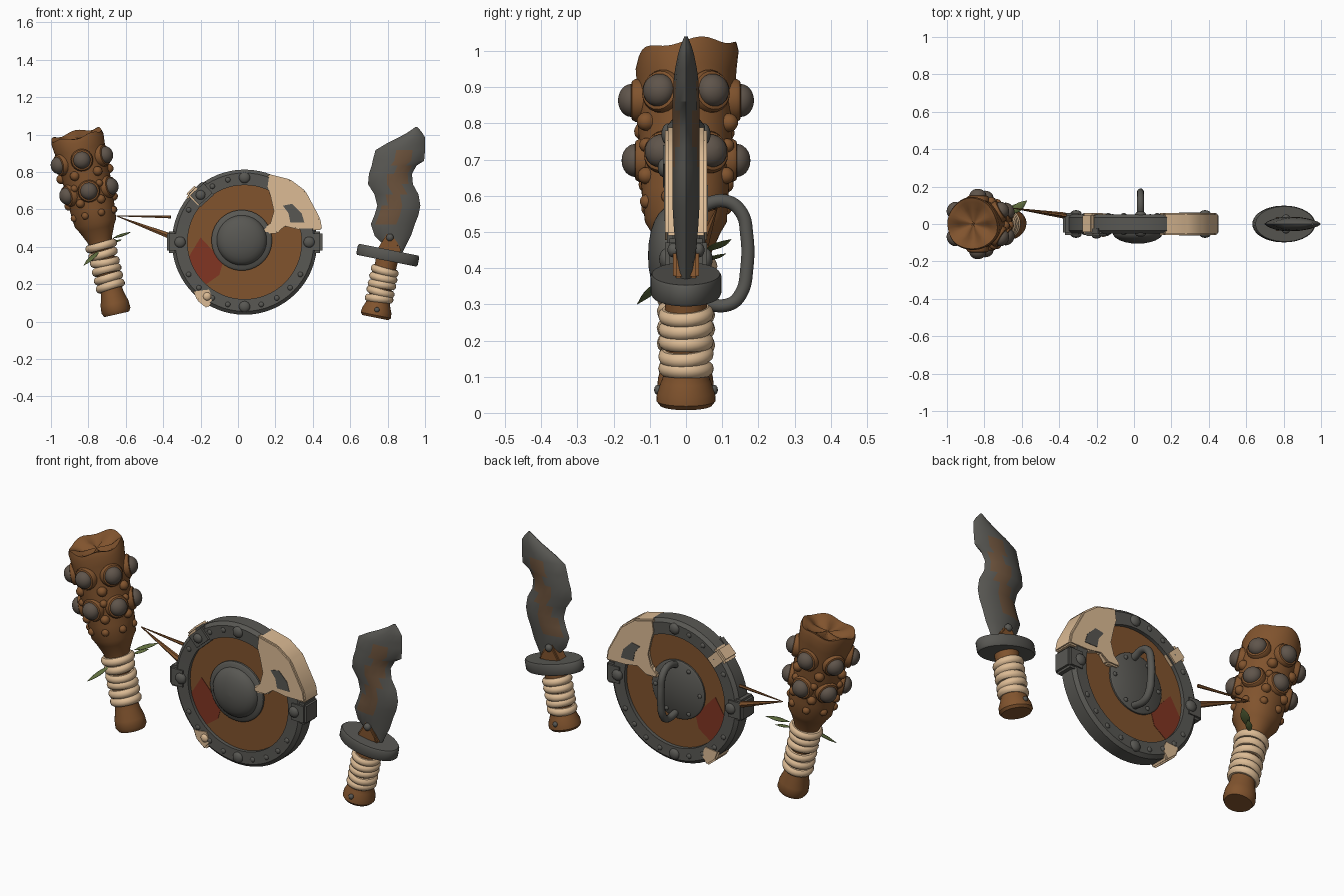
import bpy, bmesh, math, random
from mathutils import Matrix, Vector

if "Cube" in bpy.data.objects:
    bpy.data.objects.remove(bpy.data.objects["Cube"])
random.seed(4)
T, pi = Matrix.Translation, math.pi
def R(deg, ax): return Matrix.Rotation(math.radians(deg), 4, ax)

def mat(name, c):
    m = bpy.data.materials.new(name)
    m.diffuse_color = (*c, 1)
    m.use_nodes = True
    m.node_tree.nodes["Principled BSDF"].inputs["Base Color"].default_value = m.diffuse_color
    return m
WOOD = mat("brown wood", (.22, .088, .027))
TAN = mat("tan hide", (.72, .50, .30))
IRON = mat("grey iron", (.098, .096, .086))
STUD = mat("dull stud iron", (.115, .09, .07))
RED = mat("red paint", (.22, .035, .016))
GREEN = mat("leaf green", (.12, .16, .05))
RUST = mat("rust brown", (.15, .085, .045))

def finish(name, bm, mats, M=Matrix(), angle=40):
    bmesh.ops.remove_doubles(bm, verts=bm.verts, dist=1e-5)
    bmesh.ops.recalc_face_normals(bm, faces=bm.faces)
    bm.transform(M)
    me = bpy.data.meshes.new(name)
    bm.to_mesh(me)
    bm.free()
    for m in (mats if isinstance(mats, list) else [mats]):
        me.materials.append(m)
    me.shade_smooth()
    me.set_sharp_from_angle(angle=math.radians(angle))
    ob = bpy.data.objects.new(name, me)
    bpy.context.collection.objects.link(ob)
    return ob

def loft(bm, rings, closed=False):
    vs = [[bm.verts.new(p) for p in r] for r in rings]
    n = len(vs[0])
    for a, b in zip(vs, vs[1:] + (vs[:1] if closed else [])):
        for i in range(n):
            bm.faces.new((a[i], a[(i+1) % n], b[(i+1) % n], b[i]))
    if not closed:
        bm.faces.new(vs[0])
        bm.faces.new(vs[-1])

def lathe(name, prof, m, M=Matrix(), n=32, closed=False, fn=None, angle=40):
    bm = bmesh.new()
    loft(bm, [[Vector((r*math.cos(2*pi*i/n), r*math.sin(2*pi*i/n), z)) for i in range(n)]
              for r, z in prof], closed)
    if fn:
        for v in bm.verts:
            v.co = fn(v.co)
    return finish(name, bm, m, M, angle)

def ring(name, R0, r, m, M):
    lathe(name, [(R0 + r*math.cos(a*pi/5), 1.15*r*math.sin(a*pi/5)) for a in range(10)], m, M, 28, True)

def dome(r, h, z0=0):
    return [(r, z0 - .02)] + [(max(r*math.cos(a*pi/12), .0005), z0 + h*math.sin(a*pi/12)) for a in range(7)]

def slab(name, pts, d, m, bevel=.008):
    # outline in x,z extruded through y from -d to d
    bm = bmesh.new()
    loft(bm, [[(x, y, z) for x, z in pts] for y in (-d, d)])
    if bevel:
        bmesh.ops.bevel(bm, geom=bm.edges[:], offset=bevel, segments=2, affect='EDGES')
    return finish(name, bm, m)

def box(name, size, m, M, bevel=.012):
    bm = bmesh.new()
    bmesh.ops.create_cube(bm, size=1, matrix=Matrix.Diagonal((*size, 1)))
    bmesh.ops.bevel(bm, geom=bm.edges[:], offset=bevel, segments=2, affect='EDGES')
    return finish(name, bm, m, M)

def along(p, q):
    d = Vector(q) - Vector(p)
    return T(p) @ d.to_track_quat('Z', 'Y').to_matrix().to_4x4(), d.length

def spike(name, p, q, r0, r1, m):
    M, L = along(p, q)
    lathe(name, [(r0, 0), (r1, L)], m, M, 6)

def leaf(name, p, q, w):
    M, L = along(p, q)
    lathe(name, [(max(w*math.sin(pi*t/8), .001), L*t/8) for t in range(9)], GREEN,
          M @ Matrix.Diagonal((1, .3, 1, 1)), 10)

# ---------------- club ----------------
C = T((-.64, 0, 0)) @ R(-12.7, 'Y')
def slant(p):
    if p.z > .93:
        p.z += .12*p.y + .008*math.sin(5*math.atan2(p.y, p.x))
    k = 1 + .025*math.sin(3*math.atan2(p.y, p.x) + 9*p.z)
    return Vector((p.x*k, p.y*k, p.z))
lathe("club_body", [(.001, .04), (.068, .04), (.079, .06), (.076, .1), (.062, .15), (.057, .2), (.06, .42),
      (.068, .45), (.095, .51), (.113, .54), (.12, .62), (.13, .8), (.137, .95), (.142, 1.0), (.136, 1.025),
      (.115, 1.02), (.08, 1.0), (.001, .995)], WOOD, C, 40, fn=slant)
for i in range(6):
    ring("club_wrap", .062 + (.006 if i == 5 else 0), .019, TAN,
         C @ T((0, 0, .195 + .044*i)) @ R(random.uniform(-6, 6), 'X') @ R(random.uniform(-6, 6), 'Y'))

def on_club(a, r, h): return C @ R(a, 'Z') @ T((r, 0, h)) @ R(90, 'Y')
for h, r in ((.885, .133), (.715, .123)):
    for k in range(6):
        M = on_club(30 + 60*k, r, h)
        lathe("stud_collar", [(.058, -.03), (.06, .006), (.054, .016), (.04, .02), (.001, .02)], WOOD, M, 20)
        lathe("stud_dome", dome(.046, .038, .017), STUD, M, 20)
for k in range(6):
    for h, r, s in ((.81, .128, .026), (.745, .124, .02), (.66, .12, .024)):
        lathe("small_bump", dome(s, s, .002), WOOD, on_club(60*k + random.uniform(-6, 6), r, h), 12)
for k in range(8):
    lathe("lower_bump", dome(.02, .018), WOOD, on_club(45*k + 20, .116, .59), 12)
# sprig tucked in the wrap, and splinters reaching to the shield
leaf("leaf_back", (-.67, .05, .445), (-.572, .125, .48), .022)
leaf("leaf_back_low", (-.68, .05, .42), (-.62, .11, .44), .016)
leaf("leaf_front", (-.74, -.05, .38), (-.825, -.135, .30), .022)
spike("splinter_upper", (-.65, .085, .565), (-.36, .045, .56), .002, .009, WOOD)
spike("splinter_lower", (-.65, .085, .565), (-.37, .045, .46), .002, .017, WOOD)

# ---------------- shield (local z points to the front) ----------------
S = T((.035, 0, .425)) @ R(90, 'X')
lathe("shield_rim", [(.305, -.05), (.37, -.052), (.388, -.036), (.388, .036), (.37, .052), (.305, .05)],
      IRON, S, 64, True)
lathe("shield_board", [(.001, -.03), (.32, -.03), (.32, .03), (.001, .03)], WOOD, S, 64)
B = S @ T((-.015, .01, 0))
lathe("boss_collar", [(.001, .02), (.162, .02), (.162, .04), (.15, .05), (.001, .05)], IRON, B, 40)
lathe("boss_dome", dome(.135, .06, .045), IRON, B, 40)
lathe("boss_back_plate", [(.001, -.02), (.16, -.02), (.16, -.038), (.152, -.044), (.001, -.044)], IRON, B, 40)
for k in range(6):
    lathe("back_rivet", dome(.012, .01), IRON, B @ R(60*k, 'Z') @ T((.135, 0, -.043)) @ R(180, 'X'), 10)
# rivets round the rim, bigger ones at the quarters
for k in range(24):
    big = k % 6 == 0
    if k in (1, 2, 3, 4, 5, 23, 11, 13):
        continue
    s = .03 if big else .014
    z = .056 if k in (0, 12) else .05
    for side in (0, 180):
        lathe("rim_rivet", dome(s, s*.6, z), IRON,
              S @ R(15*k, 'Z') @ T((.345, 0, 0)) @ R(side, 'X'), 14)
# clamps over the rim
for a in (0, 180):
    box("rim_clamp", (.095, .115, .116), IRON, S @ R(a, 'Z') @ T((.368, 0, 0)))
box("rim_strap", (.10, .085, .112), TAN, S @ R(136, 'Z') @ T((.352, 0, -.002)))
box("strap_plate", (.095, .12, .05), IRON, S @ R(132, 'Z') @ T((.345, 0, .038)))
lathe("strap_rivet", dome(.026, .016, .062), IRON, S @ R(133, 'Z') @ T((.345, 0, 0)), 14)
# hide patches and painted mark
slab("hide_patch", [(.16, .79), (.28, .76), (.36, .70), (.44, .55), (.45, .49), (.33, .49), (.25, .52), (.21, .47),
     (.14, .47), (.13, .495), (.18, .52), (.20, .59), (.18, .68), (.15, .72)], .058, TAN)
slab("patch_spot", [(.24, .62), (.29, .63), (.34, .58), (.355, .53), (.28, .53), (.27, .58)], .0605, IRON, 0)
slab("low_patch", [(-.24, .17), (-.15, .18), (-.125, .12), (-.165, .07), (-.22, .115)], .056, TAN)
lathe("low_patch_rivet", dome(.022, .014, .055), TAN, S @ T((-.2, -.29, 0)), 14)
slab("red_mark", [(-.20, .45), (-.08, .32), (-.10, .25), (-.17, .20), (-.28, .32)], .032, RED, 0)
# grip on the back
cu = bpy.data.curves.new("shield_grip", 'CURVE')
cu.dimensions, cu.bevel_depth, cu.bevel_resolution, cu.use_fill_caps = '3D', .019, 3, True
pts = [(.035, .57), (.11, .585), (.152, .555), (.168, .49), (.168, .40), (.152, .33), (.12, .30), (.035, .305)]
sp = cu.splines.new('BEZIER')
sp.bezier_points.add(len(pts) - 1)
for bp, (y, z) in zip(sp.bezier_points, pts):
    bp.co = (.035, y, z)
    bp.handle_left_type = bp.handle_right_type = 'AUTO'
tmp = bpy.data.objects.new("grip_curve", cu)
bpy.context.collection.objects.link(tmp)
bpy.context.view_layer.update()
bm = bmesh.new()
bm.from_mesh(bpy.data.meshes.new_from_object(tmp.evaluated_get(bpy.context.evaluated_depsgraph_get())))
bpy.data.objects.remove(tmp)
for f in bm.faces:
    f.material_index = 0
finish("shield_grip", bm, IRON)

# ---------------- sword ----------------
W = T((.73, 0, 0)) @ R(11.3, 'Y')
lathe("sword_handle", [(.001, .022), (.072, .022), (.082, .035), (.08, .06), (.068, .09), (.058, .12),
      (.056, .2), (.06, .36), (.001, .36)], WOOD, W)
for i in range(5):
    ring("handle_wrap", .059, .018, TAN, W @ T((0, 0, .125 + .038*i)) @ R(random.uniform(-5, 5), 'X')
         @ R(random.uniform(-6, 6), 'Y'))
for s in (-90, 90):
    lathe("pommel_rivet", dome(.014, .01), IRON, W @ R(s, 'Z') @ T((.078, 0, .065)) @ R(90, 'Y'), 10)
lathe("sword_guard", [(.001, -.03), (.96, -.03), (1, -.022), (1, .022), (.96, .03), (.001, .03)], IRON,
      W @ T((0, 0, .362)) @ Matrix.Diagonal((.167, .098, 1, 1)), 40)
slab("blade_socket", [(.74, .38), (.875, .37), (.86, .41), (.815, .475), (.80, .475)], .036, WOOD)
for s in (90, -90):
    lathe("socket_rivet", dome(.02, .015, .036), IRON, T((.812, 0, .45)) @ R(s, 'X'), 12)
# wavy blade: rows of height, left edge, right edge, half thickness
rows = [(.37, .80, .88, .022), (.42, .77, .905, .024), (.46, .73, .925, .03), (.52, .71, .945, .035),
        (.57, .73, .965, .038), (.62, .745, .975, .038), (.68, .73, .965, .038), (.735, .695, .935, .038),
        (.79, .70, .93, .038), (.835, .715, .955, .038), (.86, .72, .995, .038), (.917, .735, 1.0, .035),
        (.95, .79, 1.0, .031), (.985, .86, 1.0, .024), (1.01, .905, .985, .017), (1.04, .948, .96, .005)]
us = (.0, .1, .25, .42, .58, .75, .9, 1.)
bm = bmesh.new()
def section(z, a, b, t):
    side = [(u, t*max(math.sin(pi*u), 0)**.7) for u in us]
    return [(a + u*(b-a), -y, z) for u, y in side] + [(a + u*(b-a), y, z) for u, y in side[-2:0:-1]]
loft(bm, [section(*r) for r in rows])
for f in bm.faces:
    c = f.calc_center_median()
    if .5 < c.z < .89 and abs(c.x - (.785 + .24*(c.z - .47))) < .042:
        f.material_index = 1
finish("sword_blade", bm, [IRON, RUST], angle=35)
